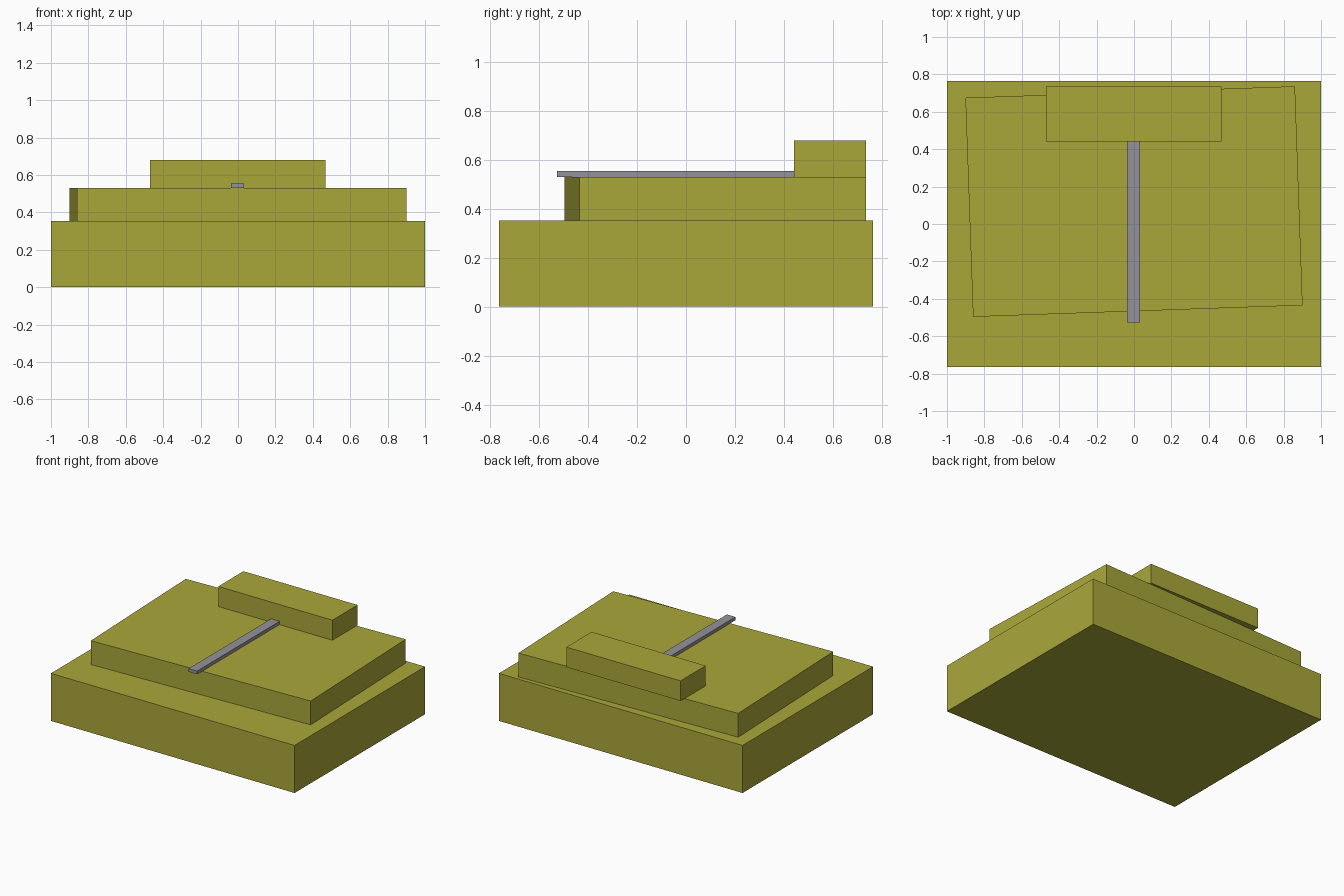
import bpy
import math

cube = bpy.data.objects.get("Cube")
if cube:
    bpy.data.objects.remove(cube, do_unlink=True)


def make_material(name, colour):
    mat = bpy.data.materials.new(name)
    mat.use_nodes = True
    mat.diffuse_color = (*colour, 1)
    mat.node_tree.nodes["Principled BSDF"].inputs["Base Color"].default_value = (*colour, 1)
    return mat


def box(name, size, centre, mat, turn=0):
    """Flat-sided block, turned about the vertical axis."""
    bpy.ops.mesh.primitive_cube_add(size=1, location=centre, rotation=(0, 0, math.radians(turn)))
    obj = bpy.context.object
    obj.name = name
    obj.scale = size
    bpy.ops.object.transform_apply(location=False, rotation=False, scale=True)
    obj.data.materials.append(mat)
    return obj


olive = make_material("olive", (0.40, 0.39, 0.042))
grey = make_material("grey", (0.29, 0.29, 0.32))

# Stacked body: base slab, slightly turned deck, raised block at the back
box("base_slab", (2, 1.53, 0.353), (0, 0, 0.1765), olive)
box("turned_deck", (1.763, 1.172, 0.177), (0, 0.12, 0.4415), olive, turn=2)
box("rear_block", (0.937, 0.295, 0.149), (-0.002, 0.588, 0.6045), olive)

# Thin bar lying on the deck, reaching past its front edge
box("front_bar", (0.07, 0.967, 0.024), (-0.002, -0.043, 0.543), grey)
